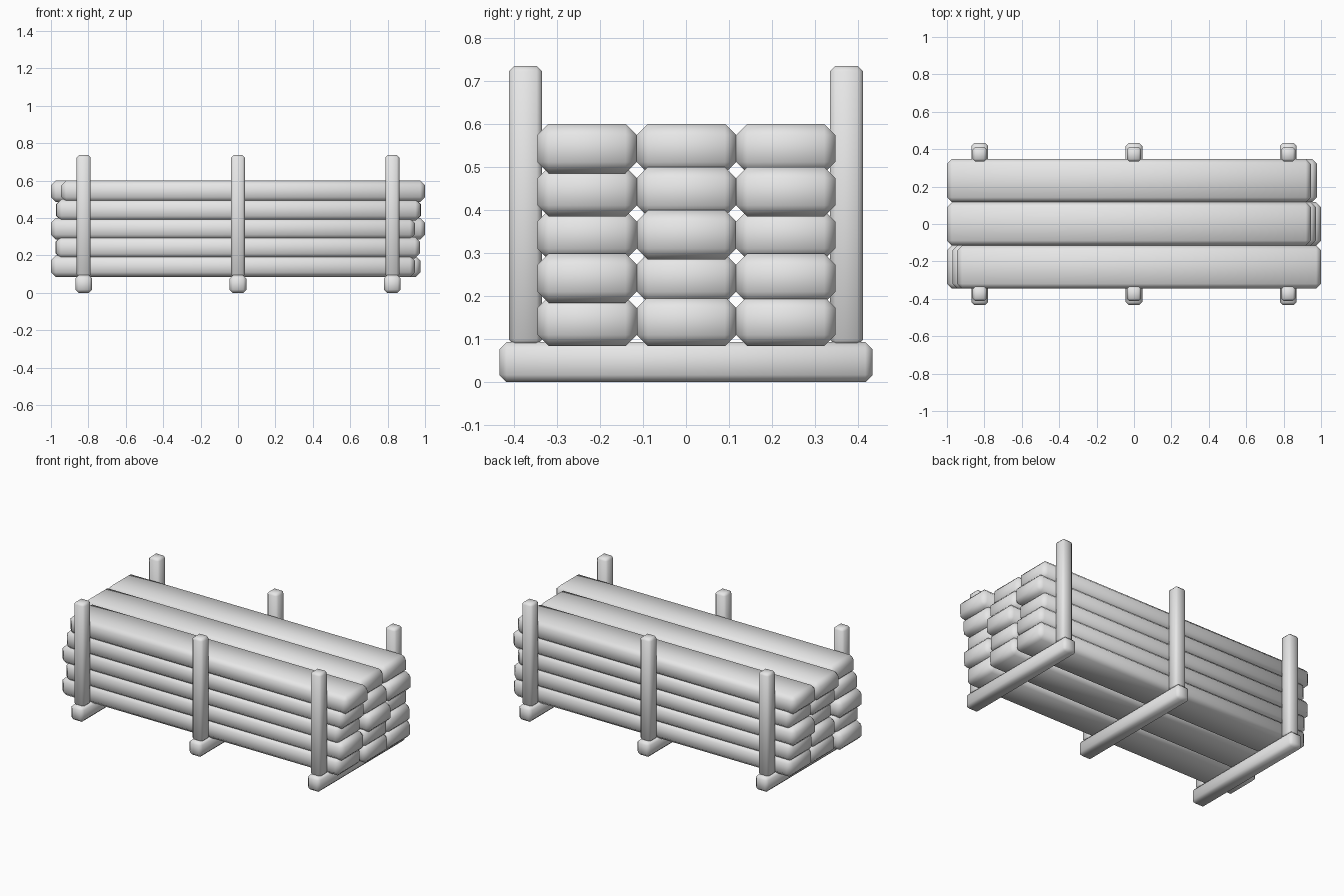
import bpy
import bmesh

if "Cube" in bpy.data.objects:
    bpy.data.objects.remove(bpy.data.objects["Cube"])

grey = bpy.data.materials.new("plain_grey")
grey.diffuse_color = (0.8, 0.8, 0.8, 1.0)
grey.use_nodes = True
grey.node_tree.nodes["Principled BSDF"].inputs["Base Color"].default_value = grey.diffuse_color


def beam(name, centre, size, chamfer):
    """Box with chamfered edges and soft shading."""
    bm = bmesh.new()
    bmesh.ops.create_cube(bm, size=1.0)
    bmesh.ops.scale(bm, vec=size, verts=bm.verts)
    bmesh.ops.bevel(bm, geom=bm.edges[:], offset=chamfer, offset_type='OFFSET',
                    segments=1, profile=0.5, affect='EDGES')
    for f in bm.faces:
        f.smooth = True
    mesh = bpy.data.meshes.new(name)
    bm.to_mesh(mesh)
    bm.free()
    mesh.materials.append(grey)
    obj = bpy.data.objects.new(name, mesh)
    obj.location = centre
    bpy.context.collection.objects.link(obj)
    return obj


# Three cross bearers, each with a front and back post
for i, x in enumerate((-0.825, 0.0, 0.825)):
    beam(f"bearer_{i + 1}", (x, 0, 0.047), (0.09, 0.868, 0.094), 0.017)
    for side, label in ((-1, "front"), (1, "back")):
        beam(f"{label}_post_{i + 1}", (x, side * 0.373, 0.411),
             (0.075, 0.077, 0.65), 0.013)

# Stacked planks: right-hand end of each plank, per layer (front, middle, back)
LENGTH = 1.945
right_ends = (
    (0.945, 0.975, 0.973),
    (0.972, 0.970, 0.970),
    (0.945, 1.000, 0.947),
    (0.975, 0.972, 0.978),
    (1.000, 0.945, 0.945),
)
for layer, ends in enumerate(right_ends):
    for col, end in enumerate(ends):
        beam(f"plank_{layer + 1}_{col + 1}",
             (end - LENGTH / 2, 0.001 + (col - 1) * 0.231, 0.1415 + layer * 0.1005),
             (LENGTH, 0.231, 0.115), 0.026)
